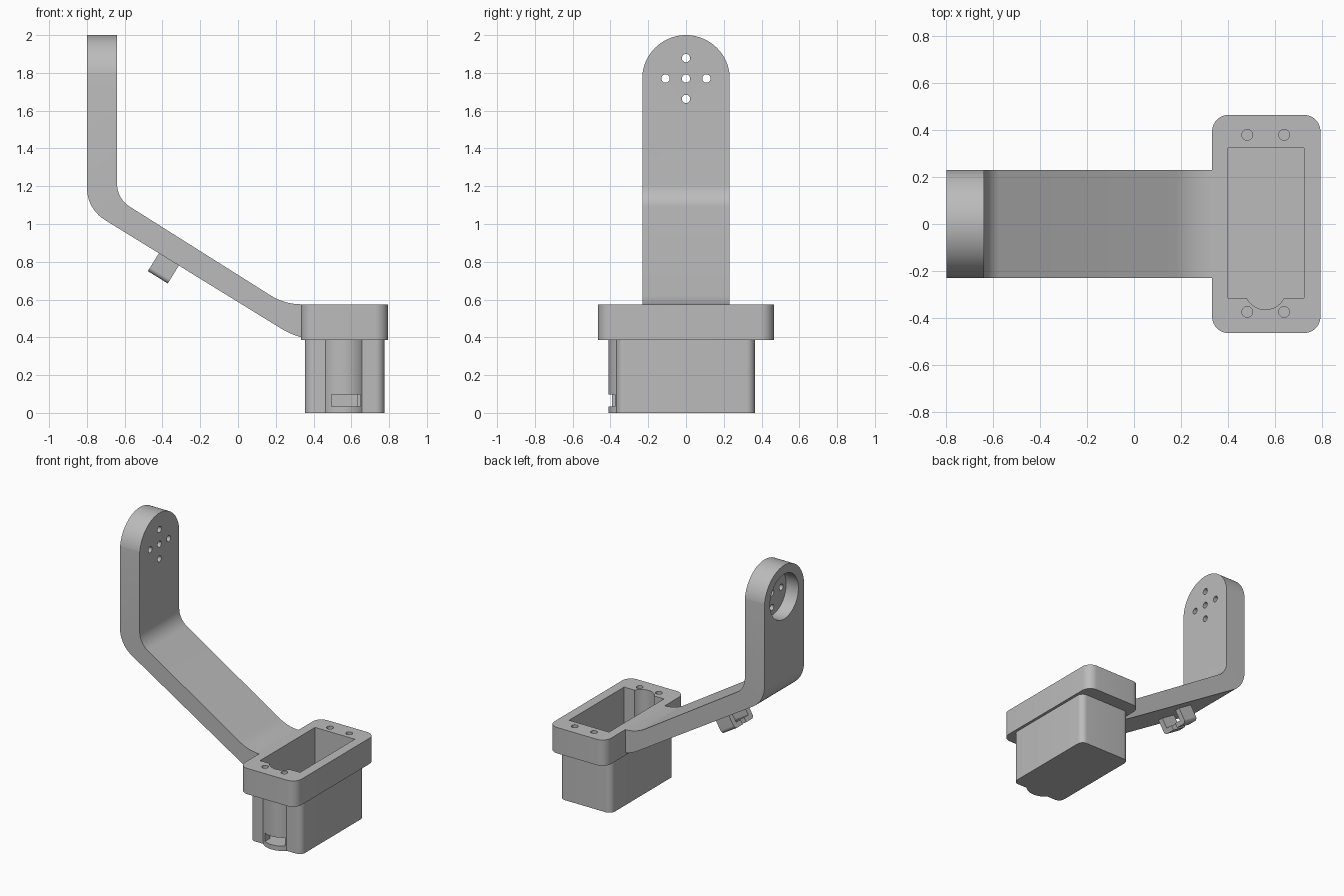
import bpy, bmesh, math
from mathutils import Vector, Matrix

if "Cube" in bpy.data.objects:
    bpy.data.objects.remove(bpy.data.objects["Cube"])

grey = bpy.data.materials.new("plain grey")
grey.diffuse_color = (0.5, 0.5, 0.5, 1)
grey.use_nodes = True
grey.node_tree.nodes["Principled BSDF"].inputs["Base Color"].default_value = grey.diffuse_color


def fillet(corners, seg=10):
    """Round a closed outline given as (x, y, radius)."""
    out, n = [], len(corners)
    for i, (x, y, r) in enumerate(corners):
        p = Vector((x, y))
        if r == 0:
            out.append(p)
            continue
        a = (Vector(corners[i - 1][:2]) - p).normalized()
        b = (Vector(corners[(i + 1) % n][:2]) - p).normalized()
        half = a.angle(b) / 2
        c = p + (a + b).normalized() * (r / math.sin(half))
        t = r / math.tan(half)
        u, v = p + a * t - c, p + b * t - c
        ang = math.atan2(u.x * v.y - u.y * v.x, u.dot(v))
        for k in range(seg + 1):
            out.append(c + Matrix.Rotation(ang * k / seg, 2) @ u)
    return out


def prism(name, pts, lo, hi, axis="z"):
    """Extrude a 2D outline between two levels along an axis."""
    place = {"z": lambda p, h: (p[0], p[1], h),
             "y": lambda p, h: (p[0], h, p[1]),
             "x": lambda p, h: (h, p[0], p[1])}[axis]
    bm = bmesh.new()
    face = bm.faces.new([bm.verts.new(place(p, lo)) for p in pts])
    ext = bmesh.ops.extrude_face_region(bm, geom=[face])
    move = Vector(place((0, 0), hi - lo))
    bmesh.ops.translate(bm, vec=move, verts=[v for v in ext["geom"] if isinstance(v, bmesh.types.BMVert)])
    bmesh.ops.recalc_face_normals(bm, faces=bm.faces)
    me = bpy.data.meshes.new(name)
    bm.to_mesh(me)
    bm.free()
    ob = bpy.data.objects.new(name, me)
    bpy.context.collection.objects.link(ob)
    me.materials.append(grey)
    return ob


def rect(x0, x1, y0, y1, r=0):
    return fillet([(x0, y0, r), (x1, y0, r), (x1, y1, r), (x0, y1, r)])


def circle(cx, cy, r, n=32):
    return [(cx + r * math.cos(2 * math.pi * k / n), cy + r * math.sin(2 * math.pi * k / n)) for k in range(n)]


def combine(ob, other, op):
    """Apply a boolean and discard the second object."""
    m = ob.modifiers.new("bool", "BOOLEAN")
    m.object, m.operation, m.solver = other, op, "EXACT"
    bpy.context.view_layer.objects.active = ob
    bpy.ops.object.modifier_apply(modifier=m.name)
    bpy.data.objects.remove(other)


def bulged(x0, x1, y0, y1, r, R):
    """Box outline with a round bulge on its front edge."""
    cx, cy = 0.56, -0.276
    w = math.sqrt(R * R - (y0 - cy) ** 2)
    a = math.atan2(y0 - cy, w)
    pts = rect(x0, x1, y0, y1, r)
    k = 11 if r else 1
    arc = [(cx + R * math.cos(t), cy + R * math.sin(t))
           for t in [-math.pi - a + (math.pi + 2 * a) * i / 20 for i in range(21)]]
    return list(pts[:k]) + arc + list(pts[k:])


# Bent arm with rounded top
arm = prism("bracket", fillet([
    (-0.80, 2.0, 0), (-0.80, 1.08, 0.2), (0.325, 0.387, 0.4), (0.46, 0.387, 0),
    (0.46, 0.575, 0), (0.247, 0.575, 0.3), (-0.64, 1.134, 0.14), (-0.64, 2.0, 0)]),
    -0.23, 0.23, "y")
dome = [(0.232 * math.cos(math.pi * k / 40), 1.768 + 0.232 * math.sin(math.pi * k / 40)) for k in range(41)]
combine(arm, prism("dome", [(-0.232, 0.2), (0.232, 0.2)] + dome, -1, 1, "x"), "INTERSECT")

# Flange and box
combine(arm, prism("flange", rect(0.333, 0.795, -0.465, 0.465, 0.07), 0.385, 0.575), "UNION")
combine(arm, prism("box", bulged(0.355, 0.775, -0.37, 0.365, 0.045, 0.134), 0, 0.5), "UNION")

# Box cavity, slot and screw holes
combine(arm, prism("cavity", bulged(0.40, 0.725, -0.315, 0.325, 0, 0.089), 0.035, 0.7), "DIFFERENCE")
combine(arm, prism("slot", rect(0.495, 0.648, 0.035, 0.097), -0.5, -0.33, "y"), "DIFFERENCE")
for x in (0.483, 0.64):
    for y in (-0.375, 0.38):
        combine(arm, prism("screw", circle(x, y, 0.023), 0.43, 0.7), "DIFFERENCE")

# Round recess and through holes near the top
combine(arm, prism("recess", circle(0, 1.77, 0.165, 64), -0.9, -0.70, "x"), "DIFFERENCE")
for y, z in ((0, 0), (0.108, 0), (-0.108, 0), (0, 0.108), (0, -0.108)):
    combine(arm, prism("pin", circle(y, 1.77 + z, 0.022), -1, -0.5, "x"), "DIFFERENCE")

# Cable clip under the arm: two hooks facing each other
slope = math.atan2(-0.693, 1.125)
for side, name in ((1, "clip_back"), (-1, "clip_front")):
    outline = fillet([(0.11, 0.03, 0), (0.11, -0.1, 0.025), (0.02, -0.1, 0),
                      (0.02, -0.065, 0), (0.07, -0.065, 0), (0.07, 0.03, 0)])
    hook = prism(name, [(side * p[0], p[1]) for p in outline], -0.062, 0.062, "x")
    hook.matrix_world = Matrix.Translation((-0.372, 0, 0.803)) @ Matrix.Rotation(-slope, 4, "Y")

# Smooth curved faces, keep sharp edges
for ob in bpy.context.scene.objects:
    ob.select_set(True)
bpy.context.view_layer.objects.active = arm
bpy.ops.object.shade_smooth_by_angle(angle=math.radians(30))
